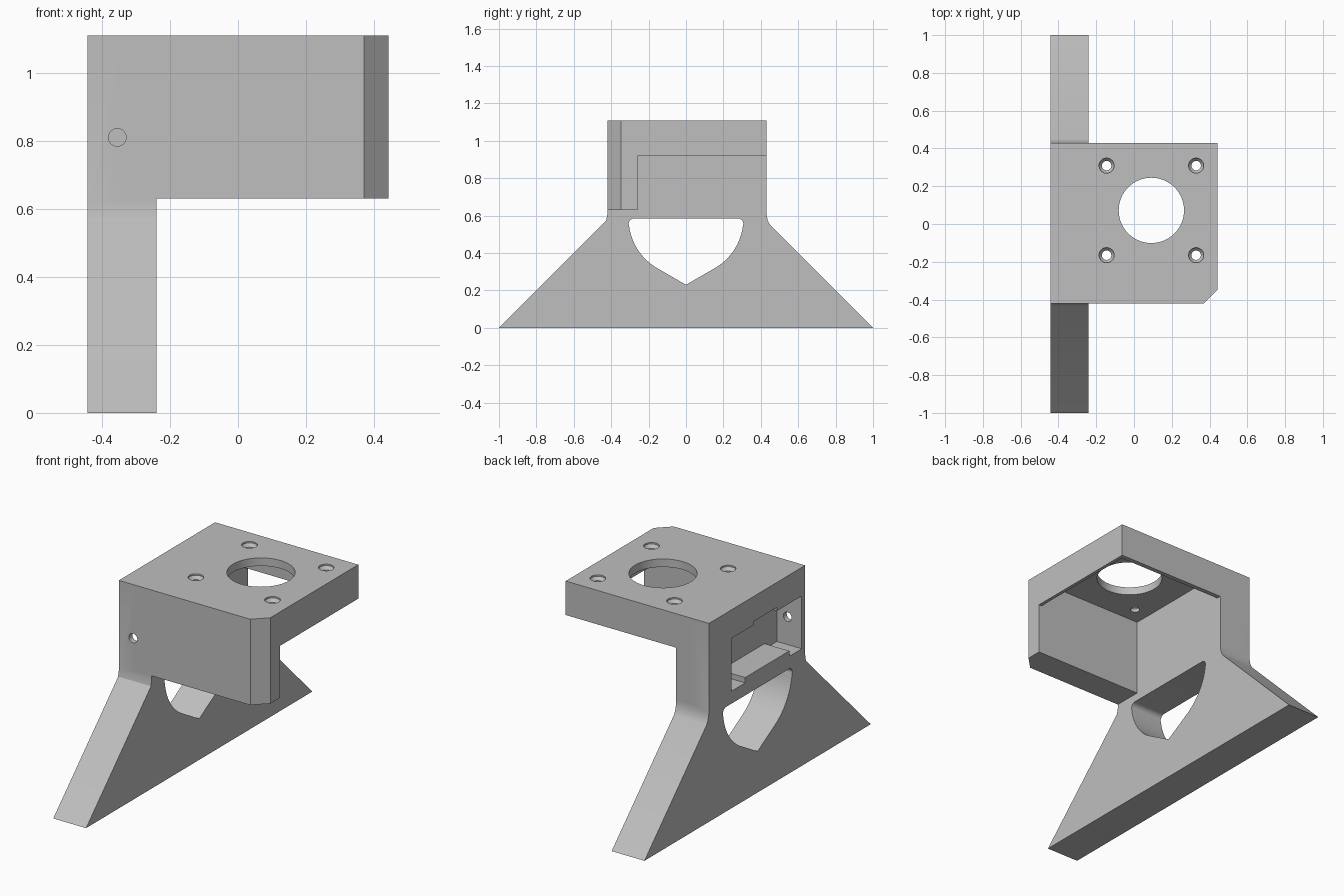
import bpy, bmesh
from math import sin, cos, radians, pi

cube = bpy.data.objects.get("Cube")
if cube:
    bpy.data.objects.remove(cube, do_unlink=True)

grey = bpy.data.materials.new("light_grey")
grey.use_nodes = True
COLOUR = (0.52, 0.52, 0.52, 1)
grey.diffuse_color = COLOUR
grey.node_tree.nodes["Principled BSDF"].inputs["Base Color"].default_value = COLOUR

AXES = {"x": lambda a, b, t: (t, a, b),
        "y": lambda a, b, t: (a, t, b),
        "z": lambda a, b, t: (a, b, t)}


def loft(name, axis, sections):
    """Solid through matching outlines, each given as (points, position on the axis)."""
    bm = bmesh.new()
    place = AXES[axis]
    rings = [[bm.verts.new(place(a, b, t)) for a, b in pts] for pts, t in sections]
    n = len(rings[0])
    for low, high in zip(rings, rings[1:]):
        for i in range(n):
            j = (i + 1) % n
            bm.faces.new((low[i], low[j], high[j], high[i]))
    bm.faces.new(rings[0])
    bm.faces.new(rings[-1])
    bmesh.ops.recalc_face_normals(bm, faces=bm.faces[:])
    mesh = bpy.data.meshes.new(name)
    bm.to_mesh(mesh)
    bm.free()
    mesh.materials.append(grey)
    obj = bpy.data.objects.new(name, mesh)
    bpy.context.collection.objects.link(obj)
    return obj


def prism(name, axis, pts, lo, hi):
    return loft(name, axis, [(pts, lo), (pts, hi)])


def rect(a0, a1, b0, b1):
    return [(a0, b0), (a1, b0), (a1, b1), (a0, b1)]


def arc(a, b, r, start, end, n):
    angles = [radians(start + (end - start) * i / n) for i in range(n + 1)]
    return [(a + r * cos(t), b + r * sin(t)) for t in angles]


def circle(a, b, r, n=48):
    return arc(a, b, r, 0, 360, n)[:-1]


def combine(body, other, operation):
    bpy.context.view_layer.objects.active = body
    mod = body.modifiers.new(operation, "BOOLEAN")
    mod.operation = operation
    mod.solver = "EXACT"
    mod.object = other
    bpy.ops.object.modifier_apply(modifier=mod.name)
    bpy.data.objects.remove(other, do_unlink=True)


SIDE, INNER = 0.443, -0.24
FRONT, BACK = -0.42, 0.43
TOP, HEAD_BOTTOM = 1.11, 0.63

# Side wall with splayed foot
wall_outline = [(-1, 0), (1, 0), (0.45, 0.55), (0.437, 0.575), (BACK, 0.61), (BACK, TOP),
                (FRONT, TOP), (FRONT, 0.61), (-0.427, 0.575), (-0.44, 0.56)]
bracket = prism("motor_bracket", "x", wall_outline, -SIDE, INNER)

# Head block with one chamfered corner
head_outline = [(-0.34, FRONT), (0.37, FRONT), (SIDE, -0.347), (SIDE, BACK), (-0.34, BACK)]
combine(bracket, prism("head", "z", head_outline, HEAD_BOTTOM, TOP), "UNION")

# Open underside, leaving the front plate and the top plate
combine(bracket, prism("open_space", "z", rect(INNER, 0.6, -0.26, 0.6), 0.6, 0.92), "DIFFERENCE")
# Motor seat recessed in the top plate
combine(bracket, prism("motor_seat", "z", rect(INNER, 0.424, -0.26, 0.404), 0.8, 1.065), "DIFFERENCE")

# Shaft opening and four countersunk screw holes
CX, CY, PITCH = 0.092, 0.072, 0.237
combine(bracket, prism("shaft_hole", "z", circle(CX, CY, 0.173, 64), 1, 1.2), "DIFFERENCE")
for sx in (-1, 1):
    for sy in (-1, 1):
        x, y = CX + sx * PITCH, CY + sy * PITCH
        narrow, wide = circle(x, y, 0.025, 24), circle(x, y, 0.04, 24)
        screw = loft("screw_hole", "z", [(narrow, 1), (narrow, 1.085), (wide, TOP - 0.008), (wide, 1.2)])
        combine(bracket, screw, "DIFFERENCE")

# Pointed window through the foot
R, Z = 0.307, 0.585
window = (arc(-R + 0.03, Z - 0.03, 0.03, 90, 180, 6) + arc(0, Z, R, 187, 240, 14)
          + [(0, Z - R / sin(pi / 3))]
          + arc(0, Z, R, 300, 353, 14) + arc(R - 0.03, Z - 0.03, 0.03, 0, 90, 6))
combine(bracket, prism("foot_window", "x", window, -0.6, 0), "DIFFERENCE")

# Stepped pocket in the outer side, with a small hole from the front
pocket = [(0.23, 0.655), (0.23, 0.95), (0.03, 0.95), (0.03, 0.97), (-0.17, 0.97), (-0.17, 0.95),
          (-0.39, 0.95), (-0.39, 0.655), (-0.28, 0.655), (-0.28, 0.685), (0.11, 0.685), (0.11, 0.655)]
combine(bracket, prism("side_pocket", "x", pocket, -0.6, -0.29), "DIFFERENCE")
combine(bracket, prism("front_hole", "y", circle(-0.355, 0.81, 0.026, 24), -0.6, -0.3), "DIFFERENCE")

# Smooth the round surfaces, keep the edges sharp
bpy.ops.object.select_all(action="DESELECT")
bracket.select_set(True)
bpy.context.view_layer.objects.active = bracket
bpy.ops.object.shade_smooth_by_angle(angle=radians(25))
